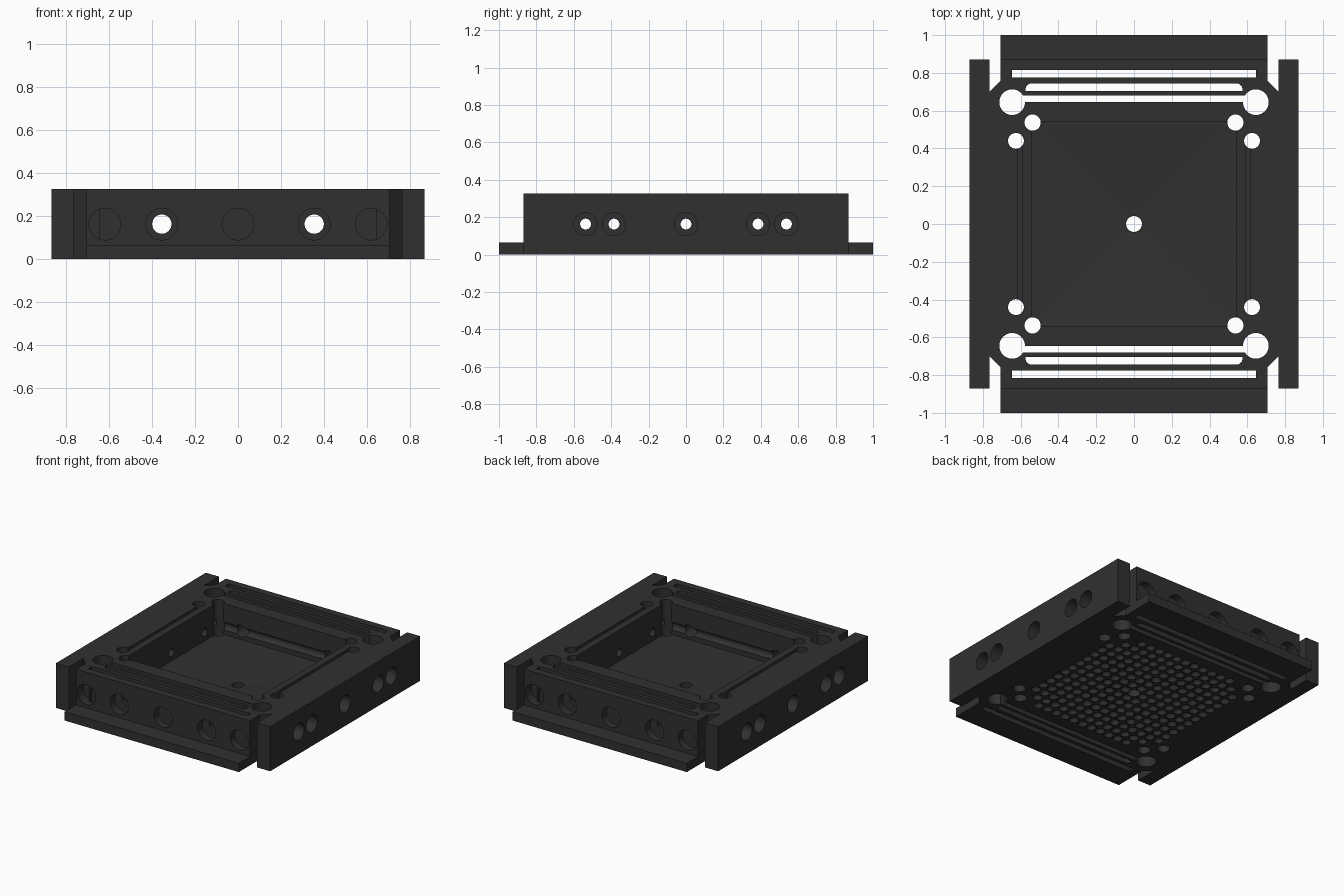
import bpy, bmesh, math
from mathutils import Matrix

if "Cube" in bpy.data.objects:
    bpy.data.objects.remove(bpy.data.objects["Cube"])

H = 0.327
HZ = 0.163   # height of the horizontal bores
scene_col = bpy.context.scene.collection
cutters = []


def new_obj(name, bm):
    bmesh.ops.recalc_face_normals(bm, faces=bm.faces)
    me = bpy.data.meshes.new(name)
    bm.to_mesh(me)
    bm.free()
    ob = bpy.data.objects.new(name, me)
    scene_col.objects.link(ob)
    return ob


def cutter(ob):
    ob.hide_render = True
    cutters.append(ob)


def prism(name, pts, z0, z1):
    bm = bmesh.new()
    lo = [bm.verts.new((x, y, z0)) for x, y in pts]
    hi = [bm.verts.new((x, y, z1)) for x, y in pts]
    bm.faces.new(lo)
    bm.faces.new(hi)
    for i in range(len(pts)):
        j = (i + 1) % len(pts)
        bm.faces.new((lo[i], lo[j], hi[j], hi[i]))
    return new_obj(name, bm)


def box_cut(x0, x1, y0, y1, z0, z1):
    cutter(prism("box_cutter", [(x0, y0), (x1, y0), (x1, y1), (x0, y1)], z0, z1))


def bore(r, depth, axis, loc, n=32):
    bm = bmesh.new()
    rot = {"X": Matrix.Rotation(math.pi / 2, 4, "Y"),
           "Y": Matrix.Rotation(math.pi / 2, 4, "X"),
           "Z": Matrix.Identity(4)}[axis]
    bmesh.ops.create_cone(bm, cap_ends=True, segments=n, radius1=r, radius2=r,
                          depth=depth, matrix=Matrix.Translation(loc) @ rot)
    cutter(new_obj("bore_cutter", bm))


# plan outline of the tray, one quadrant mirrored round
q = [(0.87, 0.87), (0.765, 0.87), (0.765, 0.70), (0.707, 0.758), (0.707, 1.0)]
outline = (q + [(-x, y) for x, y in reversed(q)] +
           [(-x, -y) for x, y in q] + [(x, -y) for x, y in reversed(q)])
tray = prism("tray_body", outline, 0, H)

# pit with a shallow funnel floor
bm = bmesh.new()
c = [(-0.54, -0.54), (0.54, -0.54), (0.54, 0.54), (-0.54, 0.54)]
lo = [bm.verts.new((x, y, 0.10)) for x, y in c]
hi = [bm.verts.new((x, y, 0.5)) for x, y in c]
tip = bm.verts.new((0, 0, 0.065))
bm.faces.new(hi)
for i in range(4):
    j = (i + 1) % 4
    bm.faces.new((lo[i], lo[j], hi[j], hi[i]))
    bm.faces.new((lo[j], lo[i], tip))
cutter(new_obj("pit_cutter", bm))

# centre drain
bore(0.042, 1, "Z", (0, 0, 0.2))

for s in (-1, 1):
    def yb(x, a, b, z0=-0.1, z1=0.5):
        box_cut(-x, x, min(s * a, s * b), max(s * a, s * b), z0, z1)
    # ledge step and the two straight slots
    yb(0.73, 0.87, 1.1, 0.065, 0.5)
    yb(0.645, 0.775, 0.815)
    yb(0.60, 0.645, 0.68)
    # middle slot with rounded outer corners
    cx, r = 0.575, 0.035
    mid = [(cx, 0.703)] + [(cx - r + r * math.cos(t * math.pi / 12),
                            0.71 + r * math.sin(t * math.pi / 12)) for t in range(7)]
    mid = mid + [(-x, y) for x, y in reversed(mid)]
    cutter(prism("slot_cutter", [(x, s * y) for x, y in mid], -0.1, 0.5))
    # groove along each side wall
    box_cut(min(s * 0.592, s * 0.615), max(s * 0.592, s * 0.615), -0.44, 0.44, 0.22, 0.5)
    # vertical corner holes
    for t in (-1, 1):
        bore(0.068, 1, "Z", (s * 0.645, t * 0.645, 0.2))
        bore(0.043, 1, "Z", (s * 0.537, t * 0.537, 0.2))
        bore(0.042, 1, "Z", (s * 0.625, t * 0.44, 0.2))
    # recesses in the front and back faces
    for x in (-0.62, -0.355, 0, 0.355, 0.62):
        bore(0.074, 0.2, "Y", (x, s * 0.9, HZ))
    # recesses in the side faces
    for y in (-0.537, -0.385, 0, 0.385, 0.537):
        bore(0.062, 0.2, "X", (s * 0.88, y, HZ))

# bores running right through
for x in (-0.355, 0.355):
    bore(0.045, 3, "Y", (x, 0, HZ))
for y in (-0.537, -0.385, 0, 0.385, 0.537):
    bore(0.029, 3, "X", (0, y, HZ))

# grid of round dimples under the floor
bm = bmesh.new()
N, P = 15, 0.076
for i in range(N):
    for j in range(N):
        x, y = (i - (N - 1) / 2) * P, (j - (N - 1) / 2) * P
        near = min(math.hypot(abs(x) - k, abs(y) - m) for k, m in
                   ((0.645, 0.645), (0.537, 0.537), (0.625, 0.44)))
        if near > 0.09 and math.hypot(x, y) > 0.075:
            bmesh.ops.create_icosphere(bm, subdivisions=2, radius=0.034,
                                       matrix=Matrix.Translation((x, y, -0.002)))
cutter(new_obj("dimple_cutter", bm))

# make the cuts one after another and drop each cutter
for cut in cutters:
    mod = tray.modifiers.new("cut", "BOOLEAN")
    mod.operation = "DIFFERENCE"
    mod.object = cut
    mod.solver = "MANIFOLD"
    bpy.context.view_layer.update()
    dg = bpy.context.evaluated_depsgraph_get()
    baked = bpy.data.meshes.new_from_object(tray.evaluated_get(dg))
    tray.modifiers.clear()
    tray.data = baked
    bpy.data.objects.remove(cut)

# dark finish, smooth bores with sharp edges
mat = bpy.data.materials.new("dark_plastic")
mat.diffuse_color = (0.03, 0.03, 0.03, 1)
mat.use_nodes = True
mat.node_tree.nodes["Principled BSDF"].inputs["Base Color"].default_value = mat.diffuse_color
tray.data.materials.clear()
tray.data.materials.append(mat)
bpy.context.view_layer.objects.active = tray
tray.select_set(True)
bpy.ops.object.shade_smooth_by_angle(angle=math.radians(35))
